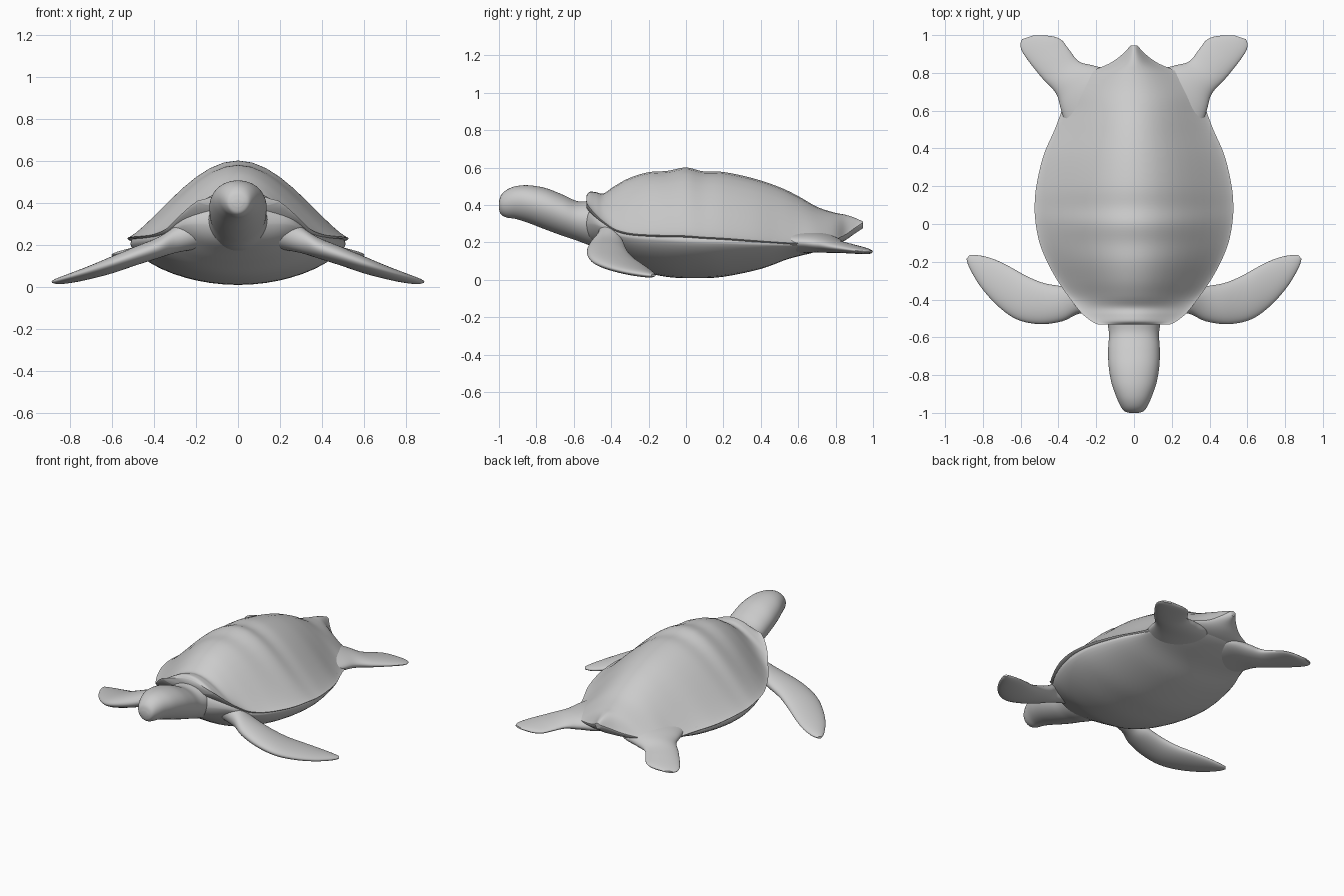
import bpy, bmesh, math

N = 48  # points around each cross-section


def smooth_stations(rows, steps=5):
    """Catmull-Rom interpolation of every column of a station table."""
    out = []
    for i in range(len(rows) - 1):
        p0, p1 = rows[max(i - 1, 0)], rows[i]
        p2, p3 = rows[i + 1], rows[min(i + 2, len(rows) - 1)]
        for s in range(steps):
            t = s / steps
            out.append([0.5 * (2 * b + (c - a) * t + (2 * a - 5 * b + 4 * c - d) * t * t
                               + (3 * b - a - 3 * c + d) * t ** 3)
                        for a, b, c, d in zip(p0, p1, p2, p3)])
    out.append(list(rows[-1]))
    return out


def loft(name, rows, section, mirror=False):
    """Skin the cross-sections made by section(row, cos, sin)."""
    bm = bmesh.new()
    rings = []
    for row in smooth_stations(rows):
        rings.append([bm.verts.new(section(row, math.cos(2 * math.pi * k / N),
                                           math.sin(2 * math.pi * k / N))) for k in range(N)])
    for r0, r1 in zip(rings, rings[1:]):
        for k in range(N):
            j = (k + 1) % N
            bm.faces.new((r0[k], r0[j], r1[j], r1[k]))
    bm.faces.new(rings[0])
    bm.faces.new(rings[-1])
    bmesh.ops.recalc_face_normals(bm, faces=bm.faces)
    mesh = bpy.data.meshes.new(name)
    bm.to_mesh(mesh)
    bm.free()
    ob = bpy.data.objects.new(name, mesh)
    bpy.context.collection.objects.link(ob)
    if mirror:
        ob.modifiers.new("Mirror", 'MIRROR').use_axis[0] = True
    bpy.ops.object.select_all(action='DESELECT')
    ob.select_set(True)
    bpy.context.view_layer.objects.active = ob
    bpy.ops.object.shade_smooth_by_angle(angle=math.radians(50))
    return ob


# Shell: y, half width, rim height, top height
def shell_section(row, c, s):
    y, w, rim, top = row
    t = min(abs(c), 1)
    if s >= 0:
        z = rim + (top - rim) * max(math.cos(t * math.pi / 2), 0) ** 1.25
    else:
        z = rim + 0.03 * s
    return (w * c, y, z)


loft("shell", [
    (-0.532, 0.19, 0.41, 0.450), (-0.515, 0.225, 0.385, 0.470), (-0.48, 0.27, 0.345, 0.468),
    (-0.44, 0.305, 0.31, 0.462), (-0.38, 0.35, 0.27, 0.502), (-0.30, 0.405, 0.248, 0.545),
    (-0.20, 0.46, 0.24, 0.575), (-0.10, 0.50, 0.237, 0.582), (0.0, 0.52, 0.235, 0.600),
    (0.09, 0.526, 0.228, 0.580), (0.20, 0.517, 0.222, 0.576), (0.36, 0.48, 0.21, 0.542),
    (0.50, 0.42, 0.20, 0.495), (0.60, 0.383, 0.195, 0.447), (0.70, 0.355, 0.195, 0.390),
    (0.79, 0.26, 0.215, 0.360), (0.85, 0.13, 0.24, 0.348), (0.90, 0.06, 0.275, 0.332),
    (0.945, 0.018, 0.305, 0.312),
], shell_section)


# Belly and shoulders: y, half width, middle height, top, bottom
def body_section(row, c, s):
    y, w, mid, top, bottom = row
    if s >= 0:
        z = mid + (top - mid) * s
    else:
        z = mid - (mid - bottom) * abs(s) ** 1.4
    return (w * c, y, z)


loft("belly", [
    (-0.535, 0.13, 0.30, 0.39, 0.22), (-0.49, 0.235, 0.30, 0.395, 0.19),
    (-0.44, 0.295, 0.28, 0.39, 0.16), (-0.36, 0.35, 0.24, 0.35, 0.11),
    (-0.25, 0.42, 0.225, 0.34, 0.05), (-0.10, 0.48, 0.215, 0.34, 0.015),
    (0.05, 0.51, 0.205, 0.34, 0.008), (0.20, 0.505, 0.20, 0.30, 0.016),
    (0.40, 0.455, 0.19, 0.30, 0.058), (0.55, 0.39, 0.185, 0.28, 0.112),
    (0.68, 0.34, 0.185, 0.26, 0.145), (0.78, 0.22, 0.20, 0.26, 0.178),
    (0.85, 0.07, 0.24, 0.27, 0.225),
], body_section)


# Head and neck: y, half width, top, bottom
def head_section(row, c, s):
    y, w, top, bottom = row
    mid, half = (top + bottom) / 2, (top - bottom) / 2
    return (w * c * (1 + 0.1 * s), y, mid + half * s)


loft("head_and_neck", [
    (-0.40, 0.17, 0.40, 0.16), (-0.50, 0.145, 0.42, 0.18), (-0.58, 0.132, 0.42, 0.208),
    (-0.66, 0.136, 0.455, 0.235), (-0.75, 0.134, 0.490, 0.268), (-0.84, 0.119, 0.505, 0.303),
    (-0.91, 0.095, 0.500, 0.325), (-0.96, 0.073, 0.480, 0.333), (-0.99, 0.052, 0.450, 0.350),
    (-1.0, 0.025, 0.415, 0.380),
], head_section)


# Flippers: leading edge x, y, trailing edge x, y, height, half thickness
def flipper_section(row, c, s):
    lx, ly, tx, ty, z, h = row
    f = (1 - c) / 2
    return (lx + (tx - lx) * f, ly + (ty - ly) * f, z + h * s)


loft("front_flippers", [
    (0.18, -0.47, 0.20, -0.28, 0.265, 0.085), (0.29, -0.475, 0.30, -0.345, 0.225, 0.064),
    (0.38, -0.515, 0.38, -0.33, 0.185, 0.05), (0.50, -0.53, 0.48, -0.312, 0.145, 0.045),
    (0.62, -0.505, 0.57, -0.275, 0.105, 0.04), (0.72, -0.435, 0.66, -0.225, 0.072, 0.032),
    (0.81, -0.335, 0.745, -0.185, 0.045, 0.024), (0.87, -0.235, 0.82, -0.166, 0.028, 0.016),
    (0.887, -0.185, 0.87, -0.164, 0.023, 0.007),
], flipper_section, mirror=True)

loft("rear_flippers", [
    (0.34, 0.45, 0.01, 0.62, 0.20, 0.06), (0.385, 0.60, 0.07, 0.79, 0.20, 0.055),
    (0.412, 0.69, 0.20, 0.835, 0.19, 0.046), (0.48, 0.765, 0.29, 0.86, 0.177, 0.033),
    (0.545, 0.845, 0.345, 0.925, 0.165, 0.025), (0.59, 0.91, 0.385, 0.975, 0.156, 0.019),
    (0.602, 0.95, 0.44, 0.995, 0.151, 0.014), (0.592, 0.978, 0.53, 0.999, 0.15, 0.006),
], flipper_section, mirror=True)
